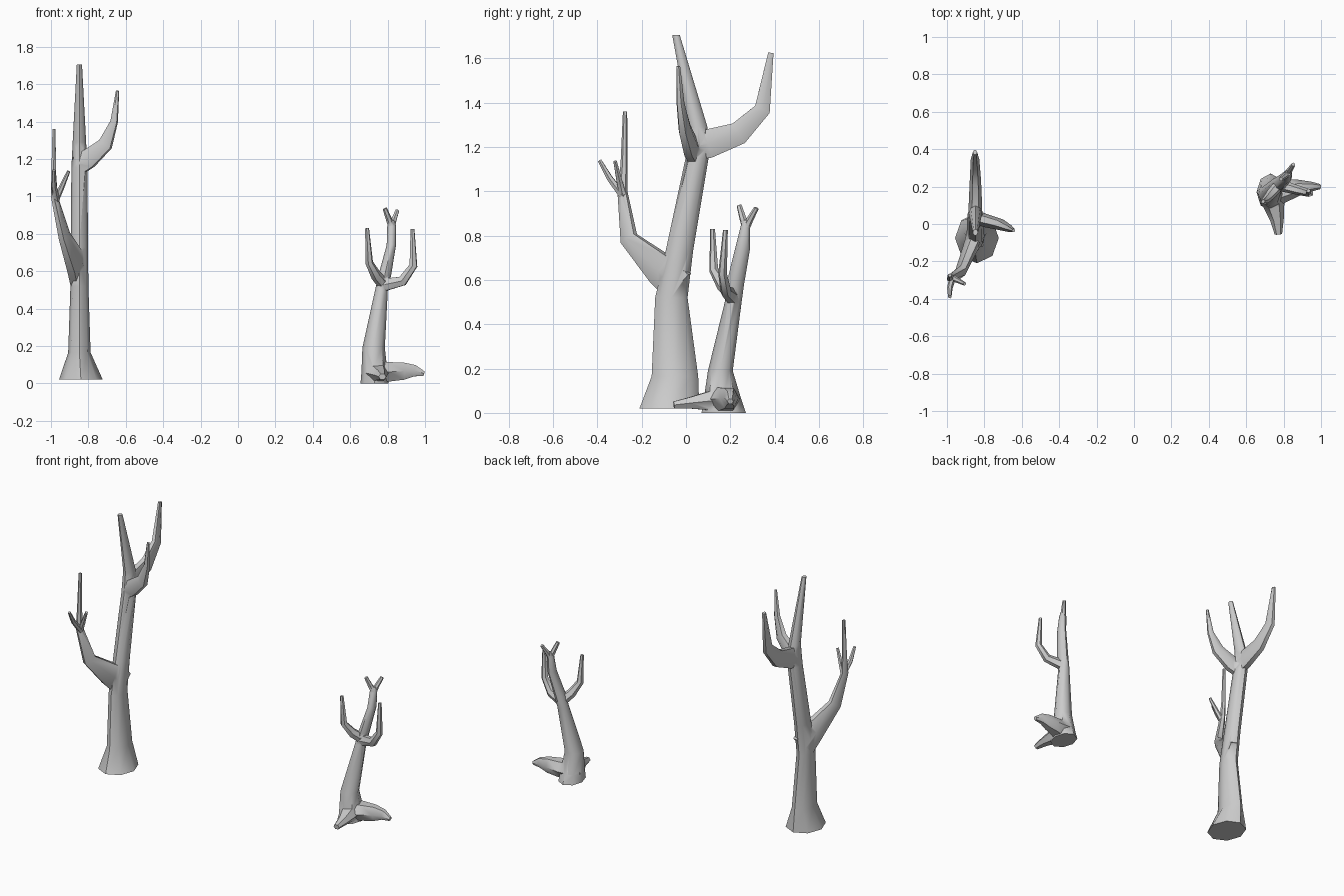
import bpy, bmesh, math
from mathutils import Vector


def tube(name, pts, sides=6, flat=False, side=None):
    """Tapered limb; pts are (x, y, z, radius across, radius in bend plane)."""
    pos = [Vector(p[:3]) for p in pts]
    span = pos[-1] - pos[0]
    if side is None:
        side = Vector((span.y, -span.x, 0)).normalized()
    else:
        side = Vector(side)
    bm = bmesh.new()
    rings = []
    for i, p in enumerate(pts):
        a = (pos[i] - pos[max(i - 1, 0)]).normalized()
        b = (pos[min(i + 1, len(pts) - 1)] - pos[i]).normalized()
        t = Vector((0, 0, 1)) if flat else (a + b).normalized()
        u = (side - t * side.dot(t)).normalized()
        v = t.cross(u)
        ru, rv = p[3], p[-1]
        rings.append([bm.verts.new(pos[i] + u * ru * math.cos(k * math.tau / sides)
                                   + v * rv * math.sin(k * math.tau / sides))
                      for k in range(sides)])
    for lo, hi in zip(rings, rings[1:]):
        for k in range(sides):
            j = (k + 1) % sides
            bm.faces.new((lo[k], lo[j], hi[j], hi[k]))
    bm.faces.new(rings[0][::-1])
    bm.faces.new(rings[-1])
    bmesh.ops.recalc_face_normals(bm, faces=bm.faces)
    me = bpy.data.meshes.new(name)
    bm.to_mesh(me)
    bm.free()
    ob = bpy.data.objects.new(name, me)
    bpy.context.collection.objects.link(ob)
    return ob


def fuse(trunk, limbs):
    """Union the limbs into the trunk and shade the result."""
    for limb in limbs:
        m = trunk.modifiers.new("union", 'BOOLEAN')
        m.operation, m.solver, m.object = 'UNION', 'EXACT', limb
    dg = bpy.context.evaluated_depsgraph_get()
    me = bpy.data.meshes.new_from_object(trunk.evaluated_get(dg))
    trunk.modifiers.clear()
    trunk.data = me
    for limb in limbs:
        bpy.data.objects.remove(limb)
    bpy.ops.object.select_all(action='DESELECT')
    trunk.select_set(True)
    bpy.context.view_layer.objects.active = trunk
    bpy.ops.object.shade_smooth_by_angle(angle=math.radians(50))


# Large tree: trunk
big = tube("large_tree", [
    (-.84, -.075, .02, .117, .135), (-.848, -.05, .165, .06, .105),
    (-.848, -.066, .52, .048, .073), (-.848, -.03, .73, .046, .062),
    (-.848, .05, 1.15, .043, .052), (-.848, .055, 1.29, .036, .042),
    (-.848, -.045, 1.705, .014, .017)], 8, True, (1, 0, 0))
# Large tree: low front limb with twigs, high back limb, high side limb
fuse(big, [
    tube("low_limb", [(-.85, -.03, .57, .04, .09), (-.868, -.11, .645, .042, .085),
                      (-.928, -.258, .787, .03, .045), (-.982, -.287, 1.0, .018, .024),
                      (-.985, -.28, 1.12, .014, .016), (-.984, -.275, 1.36, .009, .01)]),
    tube("low_twig_a", [(-.97, -.285, .98, .018), (-.985, -.345, 1.06, .015),
                        (-.985, -.39, 1.14, .009)]),
    tube("low_twig_b", [(-.975, -.285, .98, .018), (-.945, -.30, 1.045, .015),
                        (-.905, -.32, 1.135, .009)]),
    tube("back_limb", [(-.848, .03, 1.2, .036, .07), (-.848, .10, 1.215, .036, .075),
                       (-.848, .238, 1.262, .03, .06), (-.85, .345, 1.37, .023, .042),
                       (-.85, .383, 1.625, .012, .014)]),
    tube("side_limb", [(-.85, .04, 1.17, .035, .06), (-.80, .02, 1.2, .036, .058),
                       (-.708, -.005, 1.28, .03, .043), (-.662, -.025, 1.40, .019, .021),
                       (-.644, -.035, 1.565, .009)])])

# Small tree: trunk
small = tube("small_tree", [
    (.73, .17, .0, .075, .10), (.73, .165, .06, .07, .085), (.725, .155, .19, .06, .056),
    (.767, .213, .50, .034, .038), (.785, .222, .58, .034, .04),
    (.82, .255, .74, .025, .034), (.822, .268, .84, .024, .022),
    (.822, .272, .87, .016, .016)], 8, True, (1, 0, 0))
# Small tree: two limbs, forked tip and two ground roots
fuse(small, [
    tube("left_limb", [(.78, .215, .53, .03, .035), (.738, .165, .577, .028, .03),
                       (.702, .125, .645, .02, .022), (.69, .12, .83, .011)]),
    tube("right_limb", [(.77, .21, .525, .032, .04), (.88, .18, .548, .025, .03),
                        (.938, .165, .63, .02, .023), (.933, .178, .825, .011)]),
    tube("fork_a", [(.823, .272, .83, .018), (.806, .256, .88, .016), (.785, .24, .935, .012)]),
    tube("fork_b", [(.822, .268, .83, .018), (.832, .287, .87, .016), (.852, .318, .925, .011)]),
    tube("side_root", [(.73, .165, .065, .08, .06), (.80, .18, .062, .065, .06),
                       (.885, .195, .066, .042, .053), (.945, .20, .068, .027, .035),
                       (.995, .20, .052, .014, .014)]),
    tube("front_root", [(.735, .19, .06, .075, .055), (.745, .11, .055, .06, .05),
                        (.765, .02, .045, .036, .03), (.772, -.055, .036, .02, .018)])])
